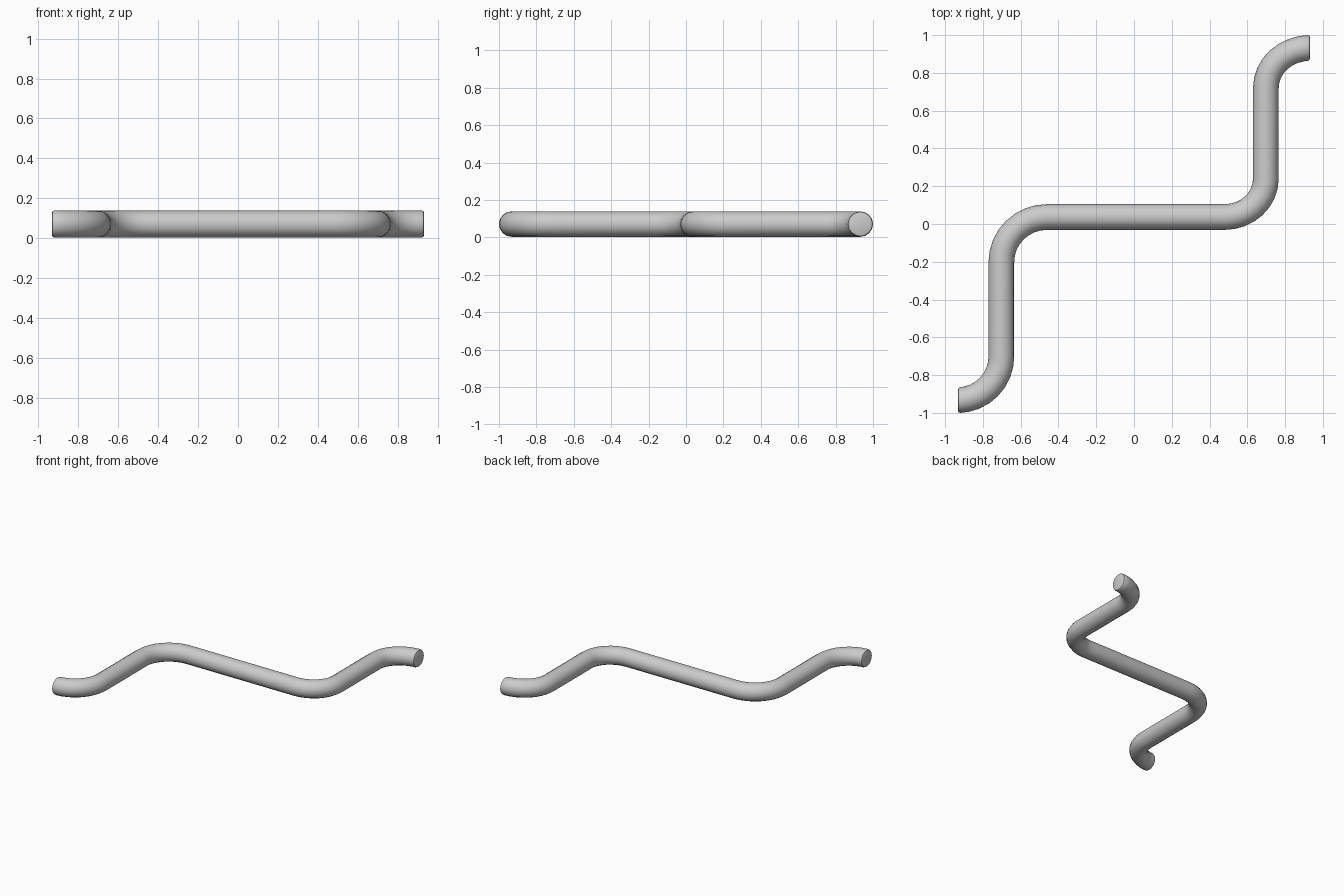
import bpy, bmesh
from math import sin, cos, pi
from mathutils import Vector

if "Cube" in bpy.data.objects:
    bpy.data.objects.remove(bpy.data.objects["Cube"])

R, Z, SIDES = 0.068, 0.071, 16
UP = Vector((0, 0, 1))


def bend(start, corner, end, steps=8):
    """Quarter ellipse from start to end, tangent to the lines meeting at corner."""
    s, c, e = (Vector((*p, Z)) for p in (start, corner, end))
    center = s + e - c
    return [center + (s - center) * cos(t) + (e - center) * sin(t)
            for t in (pi / 2 * i / steps for i in range(steps + 1))]


# Centre line: four bends joined by straight runs
path = (bend((-0.932, -0.932), (-0.702, -0.932), (-0.702, -0.70))
        + bend((-0.702, -0.20), (-0.702, 0.037), (-0.46, 0.037))
        + bend((0.48, 0.037), (0.698, 0.037), (0.698, 0.24))
        + bend((0.698, 0.72), (0.698, 0.932), (0.932, 0.932)))

# Sections (point, radius), with slightly rounded tips
c = 0.012
tip = Vector((c, 0, 0))
sections = [(path[0], R - c), (path[0] + tip * 0.3, R - c * 0.3), (path[0] + tip, R)]
sections += [(p, R) for p in path[1:-1]]
sections += [(path[-1] - tip, R), (path[-1] - tip * 0.3, R - c * 0.3), (path[-1], R - c)]

# Sweep a round section along the centre line
bm = bmesh.new()
rings = []
for i, (p, r) in enumerate(sections):
    if i < 3 or i > len(sections) - 4:
        tangent = Vector((1, 0, 0))
    else:
        a = (p - sections[i - 1][0]).normalized()
        b = (sections[i + 1][0] - p).normalized()
        tangent = (a + b).normalized()
    side = UP.cross(tangent)
    rings.append([bm.verts.new(p + side * r * cos(t) + UP * r * sin(t))
                  for t in (2 * pi * k / SIDES for k in range(SIDES))])
for a, b in zip(rings, rings[1:]):
    for k in range(SIDES):
        n = (k + 1) % SIDES
        bm.faces.new((a[k], a[n], b[n], b[k]))
bm.faces.new(rings[0])
bm.faces.new(rings[-1])
bmesh.ops.recalc_face_normals(bm, faces=bm.faces)

mesh = bpy.data.meshes.new("bent_rod")
bm.to_mesh(mesh)
bm.free()
rod = bpy.data.objects.new("bent_rod", mesh)
bpy.context.collection.objects.link(rod)
bpy.context.view_layer.objects.active = rod
rod.select_set(True)
bpy.ops.object.shade_smooth_by_angle(angle=pi / 6)
